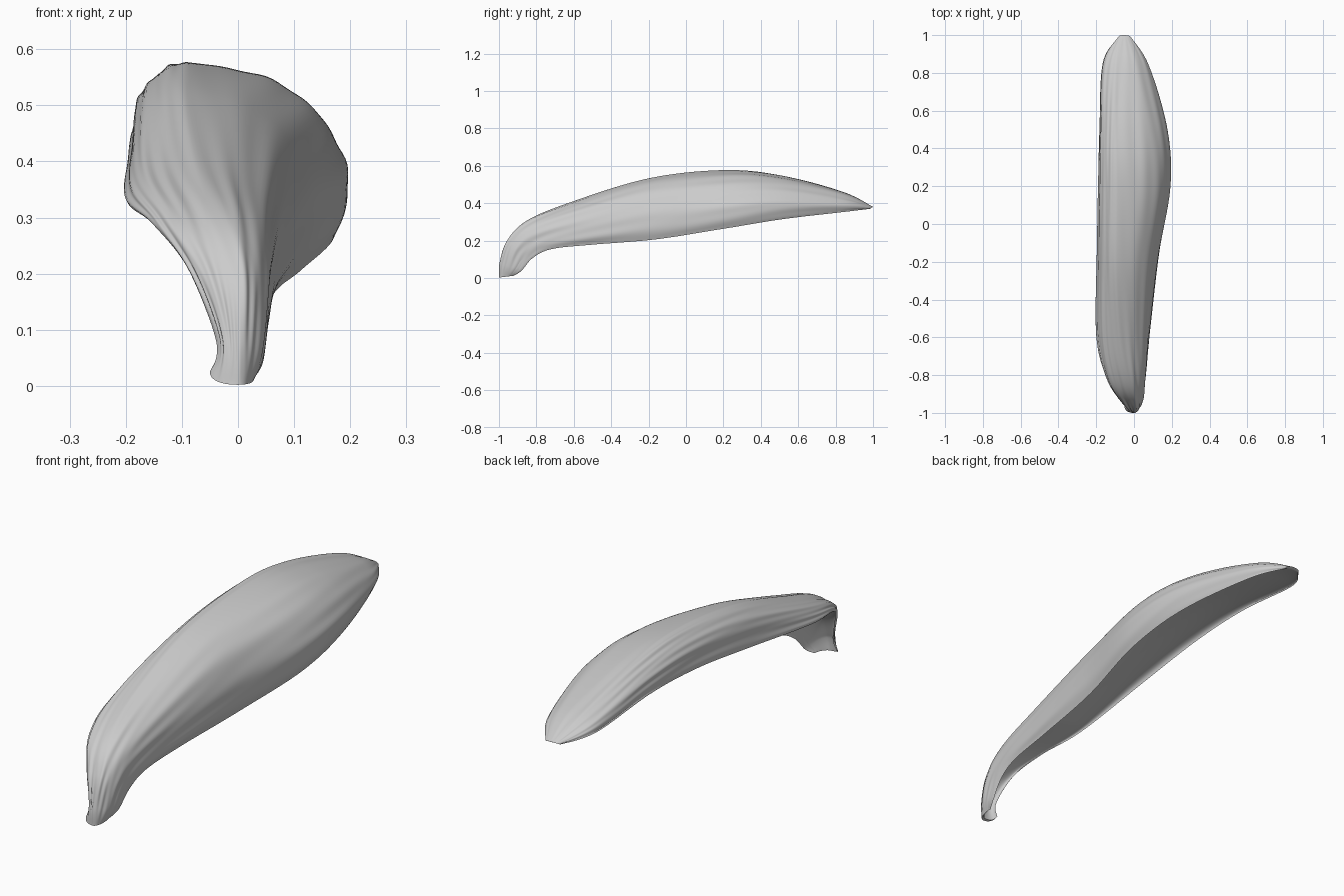
import bpy, bmesh, math
from mathutils import Vector

if "Cube" in bpy.data.objects:
    bpy.data.objects.remove(bpy.data.objects["Cube"])

# Three rails running from the stem (-y) to the tip (+y)
LEFT = [(-.05, -.965, .025), (-.037, -.955, .08), (-.088, -.90, .21), (-.152, -.79, .29), (-.197, -.58, .33),
        (-.195, -.15, .39), (-.19, .2, .43), (-.183, .5, .435), (-.166, .85, .395), (-.085, .985, .372)]
CREST = [(0, -1, .002), (0, -.995, .08), (0, -.955, .20), (-.025, -.85, .305), (-.06, -.62, .40),
         (-.085, -.2, .53), (-.085, .2, .575), (-.08, .5, .55), (-.065, .84, .46), (-.055, 1, .38)]
RIGHT = [(.025, -.92, .012), (.042, -.88, .04), (.052, -.82, .11), (.06, -.72, .155), (.076, -.5, .178),
         (.114, -.15, .207), (.17, .2, .262), (.155, .5, .312), (.065, .84, .352), (-.02, .985, .37)]
ROWS, COLS = 160, 80


def rail(pts, t):
    """Smooth Catmull-Rom point on a rail, t in 0..1."""
    s = t * (len(pts) - 1)
    i = min(int(s), len(pts) - 2)
    f = s - i
    p = [Vector(pts[max(0, min(len(pts) - 1, i + k))]) for k in (-1, 0, 1, 2)]
    return 0.5 * (2 * p[1] + (p[2] - p[0]) * f + (2 * p[0] - 5 * p[1] + 4 * p[2] - p[3]) * f * f
                  + (3 * p[1] - p[0] - 3 * p[2] + p[3]) * f ** 3)


def power(x, k):
    return math.copysign(abs(x) ** k, x)


def arch(crest, edge, u, sweep, k):
    """Point on a superelliptical arc from crest (u=0) to edge (u=1)."""
    a = sweep * u
    side = power(math.sin(a), k) / power(math.sin(sweep), k)
    drop = (1 - power(math.cos(a), k)) / (1 - power(math.cos(sweep), k))
    d = edge - crest
    return crest + Vector((d.x * side, d.y * drop, d.z * drop))


# Arched outer skin, and a shallower concave inner face below it
bm = bmesh.new()
outer, inner = [], []
for i in range(ROWS + 1):
    t = i / ROWS
    l, c, r = rail(LEFT, t), rail(CREST, t), rail(RIGHT, t)
    fill = .2 + .45 * min(1, max(0, (t - .1) / .35))
    top, under = [], []
    for j in range(COLS + 1):
        v = 2 * j / COLS - 1
        p = (arch(c, l, -v, math.radians(90), .88) if v < 0
             else arch(c, r, v, math.radians(113), 1))
        top.append(bm.verts.new(p))
        chord = l.lerp(r, (1 - math.cos(math.pi * j / COLS)) / 2)
        under.append(top[-1] if j in (0, COLS) else bm.verts.new(p.lerp(chord, fill)))
    under[COLS] = top[COLS]
    outer.append(top)
    inner.append(under)
for i in range(ROWS):
    for j in range(COLS):
        for g, s in ((outer, 1), (inner, -1)):
            bm.faces.new((g[i][j], g[i][j + 1], g[i + 1][j + 1], g[i + 1][j])[::s])

# Close the stem and tip ends
for i in (0, ROWS):
    for j in range(COLS):
        ring = [outer[i][j], outer[i][j + 1], inner[i][j + 1], inner[i][j]]
        bm.faces.new(list(dict.fromkeys(ring)))
bmesh.ops.recalc_face_normals(bm, faces=bm.faces)
bm.normal_update()

# Lengthwise wrinkles
normals = {vert: vert.normal.copy() for vert in bm.verts}
for i, row in enumerate(outer):
    t = i / ROWS
    fade = min(1, t * 6, (1 - t) * 6)
    for j, vert in enumerate(row):
        v = 2 * j / COLS - 1
        w = (math.sin(13 * v + 5 * t) + .6 * math.sin(27 * v - 9 * t + 1)
             + .5 * math.sin(41 * v + 14 * t) * math.sin(11 * t))
        vert.co += normals[vert] * .002 * w * fade

mesh = bpy.data.meshes.new("peel_strip")
bm.to_mesh(mesh)
bm.free()
peel = bpy.data.objects.new("peel_strip", mesh)
bpy.context.collection.objects.link(peel)

bpy.context.view_layer.objects.active = peel
peel.select_set(True)
bpy.ops.object.shade_smooth_by_angle(angle=math.radians(60))
